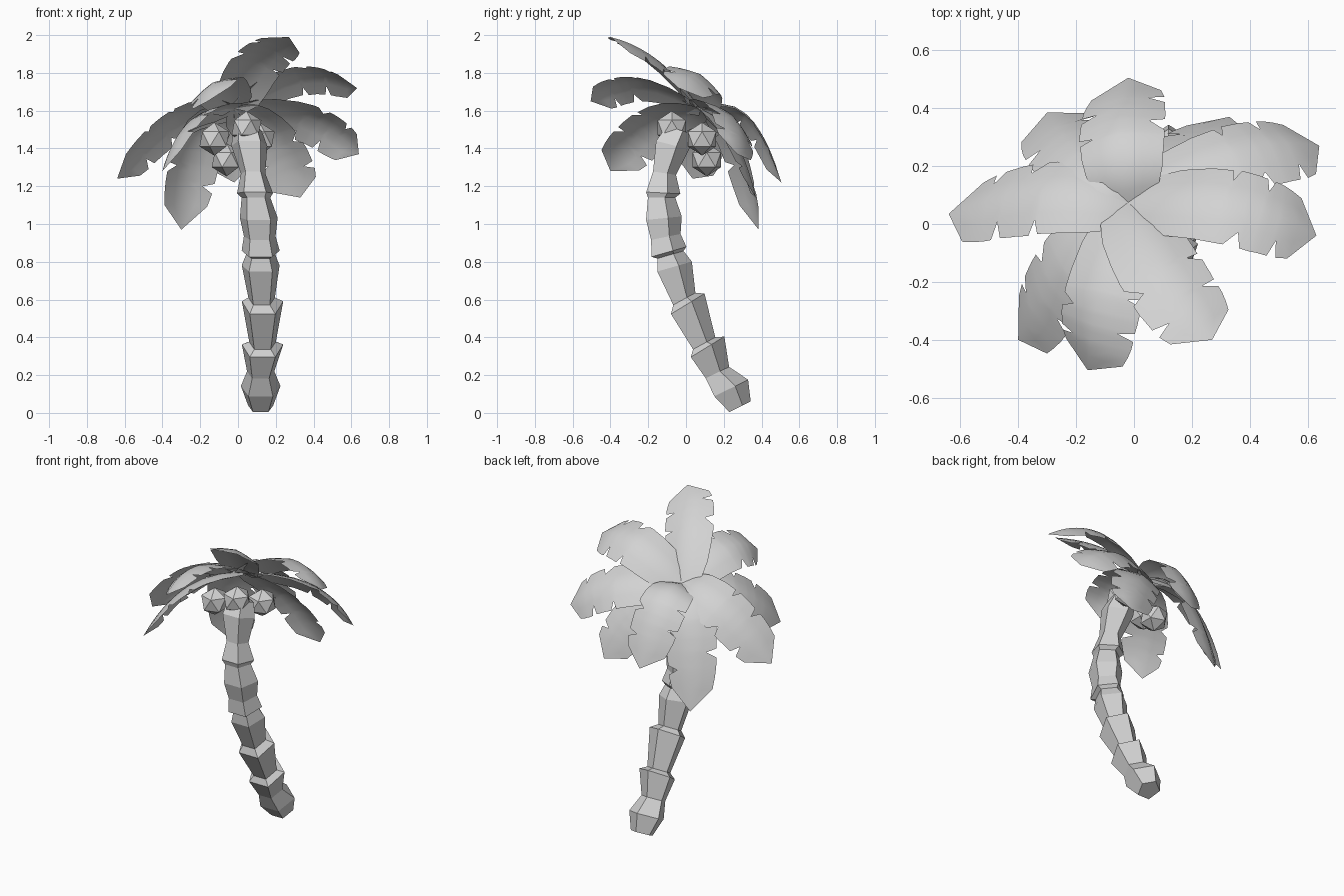
import bpy, bmesh, math
from mathutils import Vector

cube = bpy.data.objects.get("Cube")
if cube:
    bpy.data.objects.remove(cube, do_unlink=True)

GREY = (0.65, 0.65, 0.65, 1)
grey = bpy.data.materials.new("light_grey")
grey.use_nodes = True
grey.diffuse_color = GREY
grey.node_tree.nodes["Principled BSDF"].inputs["Base Color"].default_value = GREY


def finish(name, bm, smooth=False):
    mesh = bpy.data.meshes.new(name)
    bm.to_mesh(mesh)
    bm.free()
    mesh.materials.append(grey)
    if smooth:
        for p in mesh.polygons:
            p.use_smooth = True
        mesh.set_sharp_from_angle(angle=math.radians(28))
    obj = bpy.data.objects.new(name, mesh)
    bpy.context.collection.objects.link(obj)
    return obj


# Trunk: five-sided rings (x, y, z, radius, tilt) that swell and pinch along a bent path
RINGS = [
    (0.12, 0.28, 0.03, 0.07, 0.46), (0.12, 0.23, 0.127, 0.11, 0.46),
    (0.12, 0.16, 0.21, 0.076, 0.46), (0.13, 0.105, 0.344, 0.115, 0.55),
    (0.13, 0.09, 0.365, 0.074, 0.5), (0.13, 0.0, 0.572, 0.115, 0.55),
    (0.125, -0.015, 0.60, 0.074, 0.5), (0.12, -0.07, 0.772, 0.105, 0.28),
    (0.12, -0.09, 0.835, 0.08, 0.28), (0.12, -0.1, 0.85, 0.106, 0.28),
    (0.115, -0.115, 0.93, 0.088, 0.2), (0.11, -0.127, 1.03, 0.105, 0.1),
    (0.095, -0.137, 1.14, 0.08, 0.0), (0.09, -0.13, 1.165, 0.1, -0.05),
    (0.08, -0.12, 1.27, 0.068, -0.15), (0.06, -0.08, 1.42, 0.1, -0.25),
    (0.05, -0.04, 1.5, 0.08, -0.3),
]
SIDES = 5
bm = bmesh.new()
loops = []
for x, y, z, r, tilt in RINGS:
    loop = []
    for k in range(SIDES):
        a = math.radians(-54) + math.tau * k / SIDES
        v = r * math.sin(a)
        loop.append(bm.verts.new((x + r * math.cos(a), y + v * math.cos(tilt), z + v * math.sin(tilt))))
    loops.append(loop)
for low, high in zip(loops, loops[1:]):
    for k in range(SIDES):
        n = (k + 1) % SIDES
        bm.faces.new((low[k], low[n], high[n], high[k]))
bm.faces.new(loops[0][::-1])
bm.faces.new(loops[-1])
finish("trunk", bm)

# Coconuts hanging under the crown
NUTS = {
    "front": (0.045, -0.075, 1.51), "right": (-0.125, -0.06, 1.45),
    "left": (0.115, 0.085, 1.45), "back": (-0.06, 0.11, 1.34),
}
for side, place in NUTS.items():
    bm = bmesh.new()
    bmesh.ops.create_icosphere(bm, subdivisions=1, radius=0.088)
    bmesh.ops.translate(bm, verts=bm.verts, vec=place)
    finish("coconut_" + side, bm)

# Leaf outline: distance along the rib, then width of each half with torn notches
OUTLINE = [
    (0.0, 0.07, 0.07), (0.08, 0.115, 0.115), (0.2, 0.135, 0.135), (0.36, 0.145, 0.145),
    (0.48, 0.147, 0.15), (0.5, 0.1, 0.15), (0.53, 0.152, 0.15), (0.6, 0.15, 0.1),
    (0.63, 0.15, 0.15), (0.69, 0.147, 0.15), (0.71, 0.09, 0.148), (0.74, 0.147, 0.146),
    (0.79, 0.145, 0.143), (0.81, 0.142, 0.085), (0.84, 0.138, 0.138), (0.9, 0.125, 0.122),
]
HUB = Vector((-0.02, 0.075, 1.61))


def leaf(name, middle, tip, up):
    middle, tip = Vector(middle), Vector(tip)
    control = 2 * middle - (HUB + tip) / 2
    bm = bmesh.new()
    rows = []
    for t, left, right in OUTLINE:
        point = HUB * (1 - t) ** 2 + control * (2 * t * (1 - t)) + tip * t * t
        along = ((control - HUB) * (1 - t) + (tip - control) * t).normalized()
        across = along.cross(Vector(up)).normalized()
        normal = across.cross(along)
        row = []
        for s in (-left, -left / 2, 0, right / 2, right):
            sag = 0.15 * abs(s) + 0.8 * s * s
            row.append(bm.verts.new(point + across * s - normal * sag))
        rows.append(row)
    for a, b in zip(rows, rows[1:]):
        for k in range(4):
            bm.faces.new((a[k], a[k + 1], b[k + 1], b[k]))
    end = bm.verts.new(tip)
    for k in range(4):
        bm.faces.new((rows[-1][k], rows[-1][k + 1], end))
    finish(name, bm, smooth=True)


# Crown, leaning back: each leaf arches from the hub through a middle point to its tip,
# and its blade faces the given direction
LEAN = (-0.25, 0.65, 1)
LEAVES = {
    "front_left": ((0.09, -0.14, 1.86), (0.27, -0.4, 1.99), (0, 0.65, 1)),
    "front": ((-0.12, -0.24, 1.75), (-0.16, -0.505, 1.65), (-0.4, 0.4, 1)),
    "front_right": ((-0.25, -0.16, 1.55), (-0.4, -0.4, 1.28), (-0.3, 0.4, 1)),
    "right": ((-0.33, 0.11, 1.56), (-0.64, 0.035, 1.24), LEAN),
    "back_right": ((-0.2, 0.25, 1.48), (-0.3, 0.385, 0.97), LEAN),
    "back": ((-0.05, 0.32, 1.58), (-0.02, 0.505, 1.22), LEAN),
    "back_left": ((0.17, 0.25, 1.46), (0.33, 0.37, 1.14), LEAN),
    "left_rear": ((0.35, 0.25, 1.57), (0.64, 0.27, 1.37), LEAN),
    "left": ((0.32, 0.08, 1.79), (0.63, -0.04, 1.72), LEAN),
}
for side, (middle, tip, up) in LEAVES.items():
    leaf("leaf_" + side, middle, tip, up)
